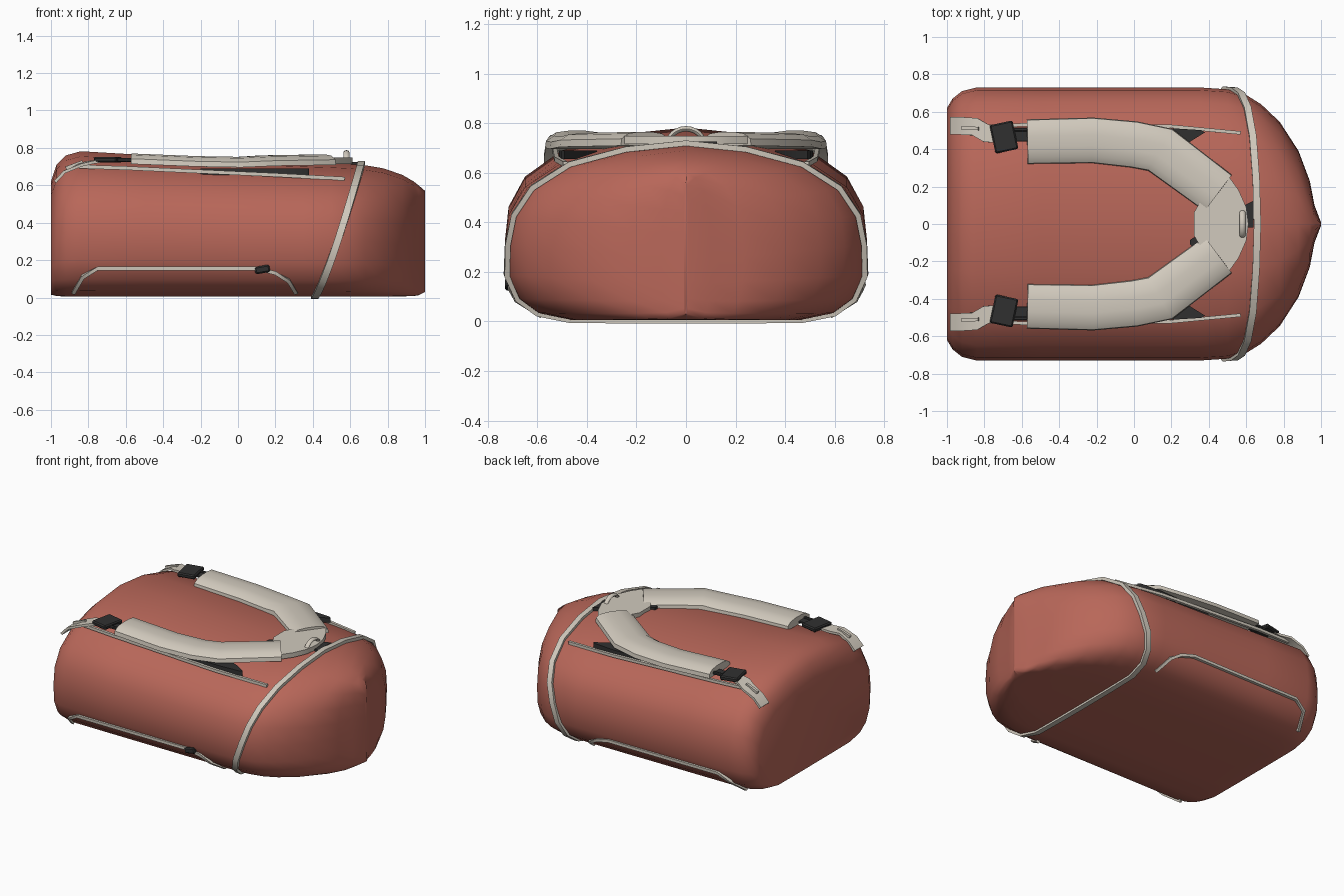
import bpy, bmesh, math
from mathutils import Vector, Matrix

cube = bpy.data.objects.get("Cube")
if cube:
    bpy.data.objects.remove(cube)


def material(name, rgb):
    m = bpy.data.materials.new(name)
    m.use_nodes = True
    m.diffuse_color = (*rgb, 1)
    m.node_tree.nodes["Principled BSDF"].inputs["Base Color"].default_value = (*rgb, 1)
    return m


RED = material("red fabric", (0.48, 0.135, 0.1))
BEIGE = material("beige webbing", (0.64, 0.59, 0.51))
DARK = material("dark plastic", (0.03, 0.03, 0.03))


def finish(name, bm, mat, mirror=False, angle=45):
    bmesh.ops.recalc_face_normals(bm, faces=bm.faces)
    me = bpy.data.meshes.new(name)
    bm.to_mesh(me)
    bm.free()
    me.materials.append(mat)
    ob = bpy.data.objects.new(name, me)
    bpy.context.collection.objects.link(ob)
    bpy.ops.object.select_all(action="DESELECT")
    ob.select_set(True)
    bpy.context.view_layer.objects.active = ob
    bpy.ops.object.shade_smooth_by_angle(angle=math.radians(angle))
    if mirror:
        mod = ob.modifiers.new("mirror", "MIRROR")
        mod.use_axis = (False, True, False)
    return ob


def loft(name, rings, mat, closed=False, mirror=False, angle=45):
    bm = bmesh.new()
    vs = [[bm.verts.new(p) for p in r] for r in rings]
    n = len(vs[0])
    pairs = list(zip(vs, vs[1:])) + ([(vs[-1], vs[0])] if closed else [])
    for a, b in pairs:
        for i in range(n):
            j = (i + 1) % n
            bm.faces.new((a[i], a[j], b[j], b[i]))
    if not closed:
        bm.faces.new(vs[0])
        bm.faces.new(vs[-1])
    return finish(name, bm, mat, mirror, angle)


def sweep(name, path, ups, section, mat, closed=False, mirror=False, widths=None):
    """Carry a (side, up) section along a path with one up vector per point."""
    path = [Vector(p) for p in path]
    n = len(path)
    rings = []
    for i, p in enumerate(path):
        a = path[(i - 1) % n] if closed or i else p
        b = path[(i + 1) % n] if closed or i < n - 1 else p
        t = (b - a).normalized()
        up = Vector(ups[i])
        side = t.cross(up).normalized()
        up = side.cross(t)
        w = widths[i] if widths else 1
        rings.append([p + side * s * w + up * u for s, u in section])
    return loft(name, rings, mat, closed, mirror)


def strip(w, t):
    return [(-w / 2, -t / 2), (w / 2, -t / 2), (w / 2, t / 2), (-w / 2, t / 2)]


def plate(name, outline, z, thick, mat, mirror=False):
    rings = [[(x, y, z + k * thick) for x, y in outline] for k in (0, 1)]
    return loft(name, rings, mat, mirror=mirror, angle=30)


def box(name, loc, size, rot, mat, mirror=False):
    bm = bmesh.new()
    bmesh.ops.create_cube(bm, size=1)
    bmesh.ops.scale(bm, vec=size, verts=bm.verts)
    bmesh.ops.bevel(bm, geom=bm.edges[:], offset=min(size) * 0.25, segments=1, affect="EDGES")
    bmesh.ops.transform(bm, matrix=Matrix.Translation(loc) @ rot, verts=bm.verts)
    return finish(name, bm, mat, mirror, 30)


# Body: one cross-section scaled along the length
HALF = [(0, 0), (0.33, 0), (0.64, 0.002), (0.82, 0.04), (0.93, 0.12), (0.99, 0.25), (1, 0.42),
        (0.98, 0.59), (0.89, 0.745), (0.69, 0.88), (0.36, 0.965), (0, 1)]
SECTION = HALF + [(-u, v) for u, v in HALF[-2:0:-1]]
# x, half width, bottom, top
STATIONS = [(-1, 0.62, 0.015, 0.62), (-0.97, 0.67, 0.008, 0.71), (-0.92, 0.71, 0.005, 0.76),
            (-0.84, 0.73, 0.005, 0.782), (-0.5, 0.73, 0.005, 0.762), (0, 0.73, 0.005, 0.738),
            (0.35, 0.73, 0.005, 0.725), (0.5, 0.72, 0.005, 0.72), (0.6, 0.69, 0.005, 0.715),
            (0.68, 0.64, 0.005, 0.707), (0.78, 0.545, 0.005, 0.69), (0.88, 0.39, 0.006, 0.655),
            (0.94, 0.23, 0.008, 0.62), (0.965, 0.1, 0.012, 0.6), (1, 0.008, 0.03, 0.57)]
loft("pack_body", [[(x, u * w, b + v * (t - b)) for u, v in SECTION] for x, w, b, t in STATIONS],
     RED, angle=60)


def girth(x):
    """Half width and top of the body at x."""
    for a, b in zip(STATIONS, STATIONS[1:]):
        if a[0] <= x <= b[0]:
            k = (x - a[0]) / (b[0] - a[0])
            return a[1] + k * (b[1] - a[1]), a[3] + k * (b[3] - a[3])


def side_y(z):
    """Half width of the main body at height z."""
    for (u0, v0), (u1, v1) in zip(HALF, HALF[1:]):
        if v0 <= z / 0.74 <= v1 and v1 > v0:
            return 0.73 * (u0 + (u1 - u0) * (z / 0.74 - v0) / (v1 - v0))


# Slanted strap around the body
path, ups = [], []
for u, v in SECTION:
    x = 0.41 + 0.25 * v ** 0.8
    w, top = girth(x)
    out = Vector((0, u * 0.6, v - 0.45)).normalized()
    path.append(Vector((x, u * w, 0.012 + v * (top - 0.012))) + out * 0.01)
    ups.append(out)
sweep("lid_strap", path, ups, strip(0.038, 0.022), BEIGE, closed=True)

UP = (0, 0, 1)

# Padded shoulder straps
pad = [(-0.122, -0.028), (0.122, -0.028), (0.118, 0.0), (0.085, 0.021), (0.03, 0.028),
       (-0.03, 0.028), (-0.085, 0.021), (-0.118, 0.0)]
sweep("shoulder_pad", [(-0.57, 0.44, 0.742), (-0.22, 0.447, 0.728), (0, 0.425, 0.724),
                       (0.14, 0.397, 0.732), (0.45, 0.165, 0.737)],
      [UP] * 5, pad, BEIGE, mirror=True, widths=[0.98, 1, 1.02, 1.06, 1])

# Yoke joining the pads
yoke = [(0.32, 0.06), (0.4, 0.2), (0.51, 0.25), (0.56, 0.18), (0.6, 0.09)]
plate("yoke", yoke + [(0.612, 0)] + [(x, -y) for x, y in reversed(yoke)], 0.715, 0.033, BEIGE)

# Grab loop
arc = [math.pi * i / 12 for i in range(13)]
tube = [(0.016 * math.cos(a), 0.011 * math.sin(a)) for a in [math.pi * i / 4 for i in range(8)]]
sweep("grab_loop", [(0.58, 0.072 * math.cos(a), 0.715 + 0.062 * math.sin(a)) for a in arc],
      [(0, math.cos(a), math.sin(a)) for a in arc], tube, BEIGE)

# Dark lining beside the pads and the yoke
plate("pad_lining", [(-0.2, 0.38), (-0.2, 0.5), (0.2, 0.512), (0.36, 0.502), (0.38, 0.49),
                     (0.3, 0.44), (0.1, 0.36)], 0.655, 0.034, DARK, mirror=True)
plate("yoke_lining", [(0.59, -0.02), (0.64, -0.02), (0.64, 0.125), (0.59, 0.1)], 0.7, 0.025, DARK)
plate("yoke_lining_corner", [(0.3, -0.11), (0.34, -0.14), (0.34, -0.06), (0.3, -0.085)],
      0.71, 0.025, DARK)

# Upper side cords
sweep("side_cord", [(-0.85, 0.52, 0.7), (-0.6, 0.53, 0.692), (0.2, 0.522, 0.655),
                    (0.57, 0.487, 0.635)], [UP] * 4, strip(0.018, 0.02), BEIGE, mirror=True)

# Adjuster buckles, their links and the webbing tabs at the base
box("strap_buckle", (-0.695, 0.465, 0.737), (0.125, 0.155, 0.03),
    Matrix.Rotation(math.radians(-168), 4, "Z"), DARK, mirror=True)
box("buckle_link", (-0.6, 0.505, 0.735), (0.1, 0.02, 0.02), Matrix.Identity(4), DARK, mirror=True)
box("buckle_web", (-0.6, 0.475, 0.73), (0.09, 0.07, 0.012), Matrix.Identity(4), DARK, mirror=True)
sweep("base_tab", [(-0.978, 0.525, 0.618), (-0.93, 0.525, 0.67), (-0.85, 0.52, 0.708),
                   (-0.79, 0.485, 0.722), (-0.72, 0.48, 0.732)],
      [(-0.6, 0, 1)] * 2 + [UP] * 3, strip(0.095, 0.016), BEIGE, mirror=True)
sweep("tab_fold", [(-0.92, 0.515, 0.69), (-0.83, 0.51, 0.724)], [UP] * 2,
      strip(0.018, 0.02), BEIGE, mirror=True)

# Lower side cords that follow the body
points = [(-0.88, 0.025), (-0.83, 0.11), (-0.75, 0.155), (0.1, 0.155), (0.2, 0.13),
          (0.27, 0.09), (0.31, 0.025)]
sweep("lower_cord", [(x, side_y(z) + 0.006, z) for x, z in points],
      [(0, 1, 0.02 - 0.5 * (z < 0.12)) for x, z in points], strip(0.02, 0.02), BEIGE, mirror=True)
box("lower_buckle", (0.13, -0.715, 0.15), (0.08, 0.03, 0.04),
    Matrix.Rotation(math.radians(-10), 4, "Y"), DARK)
